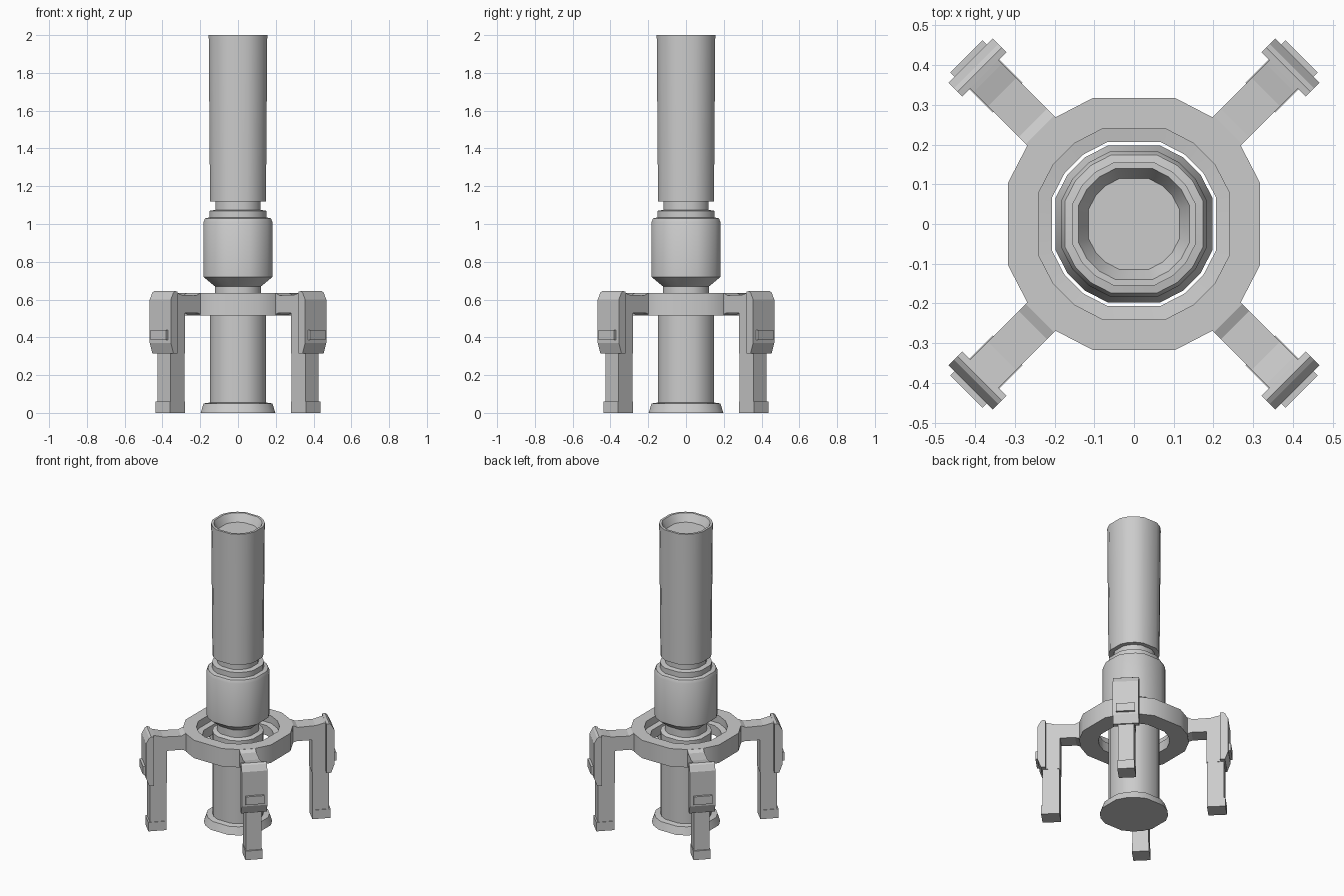
import bpy, bmesh, math
from mathutils import Matrix

if "Cube" in bpy.data.objects:
    bpy.data.objects.remove(bpy.data.objects["Cube"])

# Uneven 16-sided section: wide flats on the axes, rounded corners between
ANGLES = [math.radians(q * 90 + a) for q in range(4) for a in (18.2, 36.5, 53.5, 71.8)]
FLAT = math.cos(math.radians(18.2))


def finish(name, bm, angle=33):
    bmesh.ops.recalc_face_normals(bm, faces=bm.faces)
    me = bpy.data.meshes.new(name)
    bm.to_mesh(me)
    bm.free()
    ob = bpy.data.objects.new(name, me)
    bpy.context.collection.objects.link(ob)
    bpy.ops.object.select_all(action='DESELECT')
    ob.select_set(True)
    bpy.context.view_layer.objects.active = ob
    if angle:
        bpy.ops.object.shade_smooth_by_angle(angle=math.radians(angle))
    return ob


def turned(name, profile, closed=False):
    """Sweep (half width across flats, z) points around the 16-sided section."""
    bm = bmesh.new()
    rings = [[bm.verts.new((r / FLAT * math.cos(a), r / FLAT * math.sin(a), z))
              for a in ANGLES] for r, z in profile]
    n = len(ANGLES)
    pairs = list(zip(rings, rings[1:]))
    if closed:
        pairs.append((rings[-1], rings[0]))
    else:
        bm.faces.new(rings[0])
        bm.faces.new(rings[-1])
    for a, b in pairs:
        for i in range(n):
            j = (i + 1) % n
            bm.faces.new((a[i], a[j], b[j], b[i]))
    return finish(name, bm)


def slab(name, profile, half_width, degrees):
    """Extrude an (outward, z) outline sideways and turn it around z."""
    bm = bmesh.new()
    sides = [[bm.verts.new((r, s * half_width, z)) for r, z in profile] for s in (-1, 1)]
    bm.faces.new(sides[0])
    bm.faces.new(sides[1])
    n = len(profile)
    for i in range(n):
        j = (i + 1) % n
        bm.faces.new((sides[0][i], sides[0][j], sides[1][j], sides[1][i]))
    bmesh.ops.transform(bm, matrix=Matrix.Rotation(math.radians(degrees), 4, 'Z'), verts=bm.verts)
    return finish(name, bm, 0)


def rect(r0, r1, z0, z1):
    return [(r0, z0), (r1, z0), (r1, z1), (r0, z1)]


# Central column: foot flange, lower tube, barrel, upper tube with shallow dish
turned("central_column", [
    (0.198, 0), (0.182, 0.05), (0.148, 0.055), (0.148, 0.61), (0.122, 0.62),
    (0.122, 0.67), (0.135, 0.68), (0.183, 0.72), (0.183, 1.01), (0.174, 1.03),
    (0.150, 1.035), (0.150, 1.07), (0.120, 1.075), (0.120, 1.12), (0.148, 1.12),
    (0.155, 2.0), (0.140, 2.0), (0.114, 1.95)])

# Support ring with inner ledge
turned("support_ring", [
    (0.317, 0.515), (0.317, 0.635), (0.240, 0.635), (0.240, 0.585),
    (0.206, 0.58), (0.206, 0.515)], closed=True)

# Four diagonal legs
for k, corner in enumerate(("back_right", "back_left", "front_left", "front_right")):
    deg = 45 + 90 * k
    slab(corner + "_arm", [
        (0.31, 0.515), (0.355, 0.53), (0.447, 0.53), (0.447, 0.315), (0.54, 0.315),
        (0.54, 0.642), (0.52, 0.638), (0.47, 0.625), (0.36, 0.622), (0.335, 0.634),
        (0.31, 0.634)], 0.05, deg)
    slab(corner + "_plate", [
        (0.533, 0.315), (0.562, 0.315), (0.582, 0.37), (0.582, 0.60),
        (0.562, 0.637), (0.55, 0.645), (0.533, 0.642)], 0.079, deg)
    slab(corner + "_button", rect(0.57, 0.597, 0.385, 0.44), 0.057, deg)
    slab(corner + "_lower_leg", rect(0.45, 0.553, 0.05, 0.33), 0.049, deg)
    slab(corner + "_foot", rect(0.45, 0.563, 0, 0.06), 0.053, deg)
